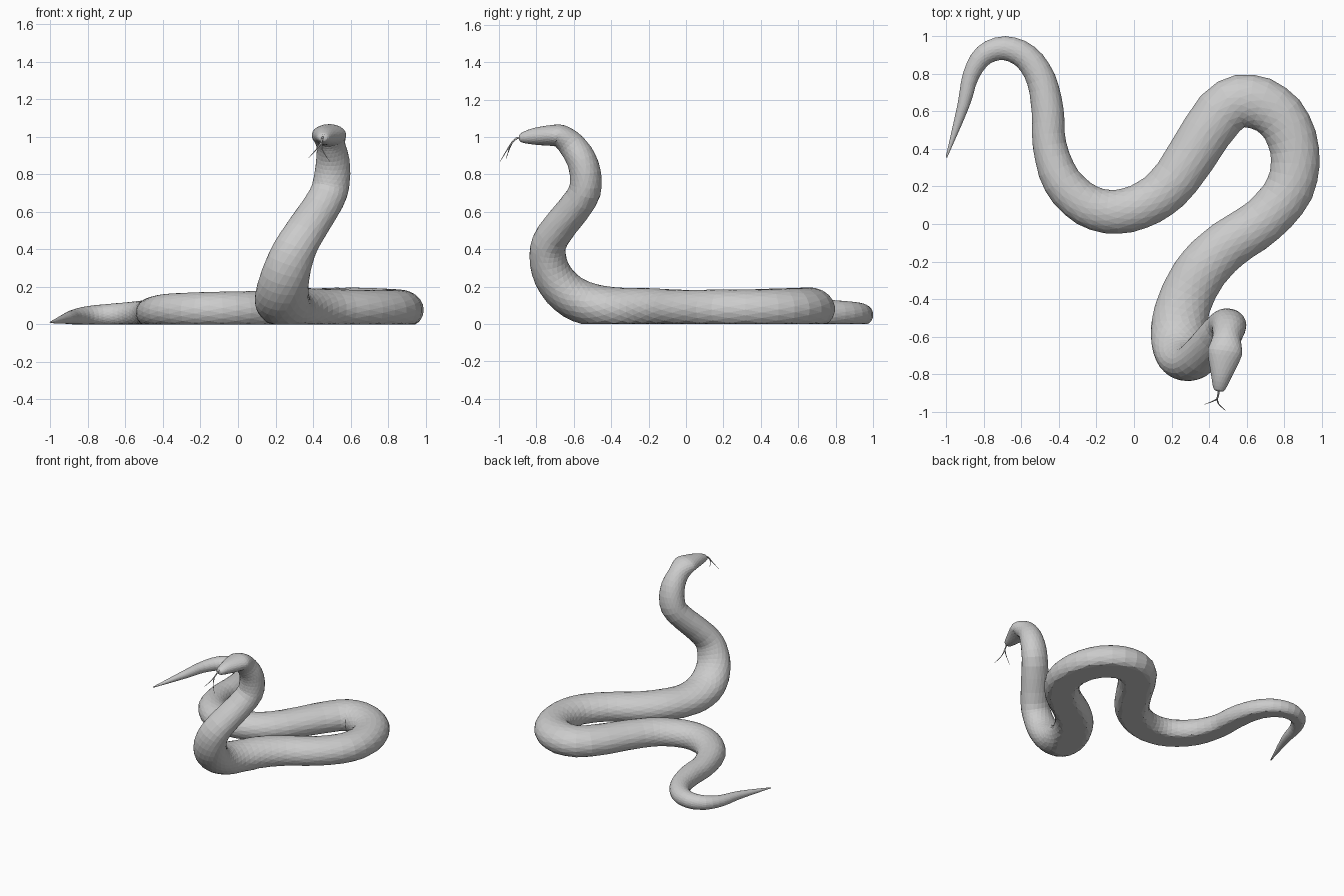
import bpy, bmesh
from math import cos, sin, pi
from mathutils import Vector

if "Cube" in bpy.data.objects:
    bpy.data.objects.remove(bpy.data.objects["Cube"])

# Lying body from tail tip: x, y, half width
lying = [(-1.0, 0.355, 0.004), (-0.91, 0.63, 0.032), (-0.87, 0.79, 0.044),
         (-0.80, 0.90, 0.056), (-0.69, 0.937, 0.064), (-0.575, 0.89, 0.071),
         (-0.495, 0.77, 0.078), (-0.46, 0.60, 0.086), (-0.45, 0.42, 0.09),
         (-0.385, 0.23, 0.104), (-0.25, 0.10, 0.113), (-0.09, 0.065, 0.118),
         (0.08, 0.118, 0.122), (0.23, 0.25, 0.128), (0.46, 0.59, 0.14),
         (0.62, 0.655, 0.143), (0.78, 0.57, 0.137), (0.857, 0.39, 0.131),
         (0.83, 0.19, 0.13), (0.69, 0.02, 0.128), (0.50, -0.11, 0.133),
         (0.37, -0.235, 0.14), (0.285, -0.38, 0.143)]
# Raised neck: x, y, height, half width
raised = [(0.242, -0.52, 0.105, 0.147), (0.235, -0.63, 0.16, 0.142),
          (0.252, -0.71, 0.255, 0.13), (0.29, -0.74, 0.37, 0.117),
          (0.345, -0.71, 0.475, 0.108), (0.47, -0.56, 0.67, 0.10),
          (0.50, -0.536, 0.775, 0.097), (0.505, -0.558, 0.875, 0.089),
          (0.495, -0.61, 0.955, 0.077)]
# Head: y, height, half width, half depth
head = [(-0.66, 0.998, 0.088, 0.064), (-0.70, 1.008, 0.09, 0.058),
        (-0.81, 1.003, 0.055, 0.045), (-0.88, 0.995, 0.031, 0.025),
        (-0.892, 0.994, 0.010, 0.008)]

# Expand to stations: x, y, z, half width, half depth
stations = []
for x, y, w in lying:
    h = min(0.93 * w, 0.035 + 0.56 * w)
    stations.append((x, y, min(0.015 + 0.57 * h, h + 0.006), w, h))
first_raised = len(stations)
stations += [(x, y, z, w, 0.027 + 0.6 * w) for x, y, z, w in raised]
stations += [(0.452 + 0.155 * (y + 0.892), y, z, w, h) for y, z, w, h in head]


def smooth_path(pts, steps):
    """Catmull-Rom curve through the stations."""
    out = []
    for i in range(len(pts) - 1):
        a, b, c, d = [Vector(pts[min(max(k, 0), len(pts) - 1)])
                      for k in range(i - 1, i + 3)]
        for s in range(steps):
            t = s / steps
            out.append(0.5 * (2 * b + (c - a) * t + (2 * a - 5 * b + 4 * c - d) * t * t
                              + (3 * b - a - 3 * c + d) * t ** 3))
    return out + [Vector(pts[-1])]


def sweep(name, pts, sides, steps, raised_from=None):
    path = smooth_path(pts, steps)
    bm = bmesh.new()
    rings = []
    for i, st in enumerate(path):
        a, b = path[max(i - 1, 0)], path[min(i + 1, len(path) - 1)]
        tan = (Vector(b[:3]) - Vector(a[:3])).normalized()
        # Lying part stays level; raised part keeps its side along x
        if raised_from is not None and i > raised_from * steps:
            side = Vector((-1, 0, 0))
            side = (side - tan * side.dot(tan)).normalized()
        else:
            side = tan.cross(Vector((0, 0, 1))).normalized()
        up = side.cross(tan)
        ring = []
        for k in range(sides):
            ang = 2 * pi * (k + 0.5 * (i % 2)) / sides
            co = Vector(st[:3]) + side * cos(ang) * st[3] + up * sin(ang) * st[4]
            co.z = max(co.z, 0.0)  # belly flattened on the floor
            ring.append(bm.verts.new(co))
        rings.append(ring)
    # Staggered triangles between neighbouring rings
    for i in range(len(rings) - 1):
        r, q = rings[i], rings[i + 1]
        for k in range(sides):
            n = (k + 1) % sides
            if i % 2 == 0:
                bm.faces.new((r[k], r[n], q[k]))
                bm.faces.new((r[n], q[n], q[k]))
            else:
                bm.faces.new((r[k], q[n], q[k]))
                bm.faces.new((r[k], r[n], q[n]))
    bm.faces.new(rings[0])
    bm.faces.new(rings[-1])
    bmesh.ops.recalc_face_normals(bm, faces=bm.faces)
    me = bpy.data.meshes.new(name)
    bm.to_mesh(me)
    bm.free()
    ob = bpy.data.objects.new(name, me)
    bpy.context.collection.objects.link(ob)
    return ob


def strand(name, points, r0, r1):
    n = len(points) - 1
    sweep(name, [(*p, r0 + (r1 - r0) * i / n, r0 + (r1 - r0) * i / n)
                 for i, p in enumerate(points)], 6, 3)


# Body and head as one continuous skin
sweep("snake_body", stations, 22, 3, first_raised)

# Forked tongue
fork = (0.443, -0.932, 0.968)
strand("tongue_stem", [(0.452, -0.87, 0.997), (0.45, -0.905, 0.993), fork], 0.006, 0.005)
strand("tongue_fork_left", [fork, (0.42, -0.945, 0.935), (0.375, -0.962, 0.885)], 0.005, 0.001)
strand("tongue_fork_right", [fork, (0.452, -0.96, 0.925), (0.488, -0.995, 0.868)], 0.005, 0.001)
